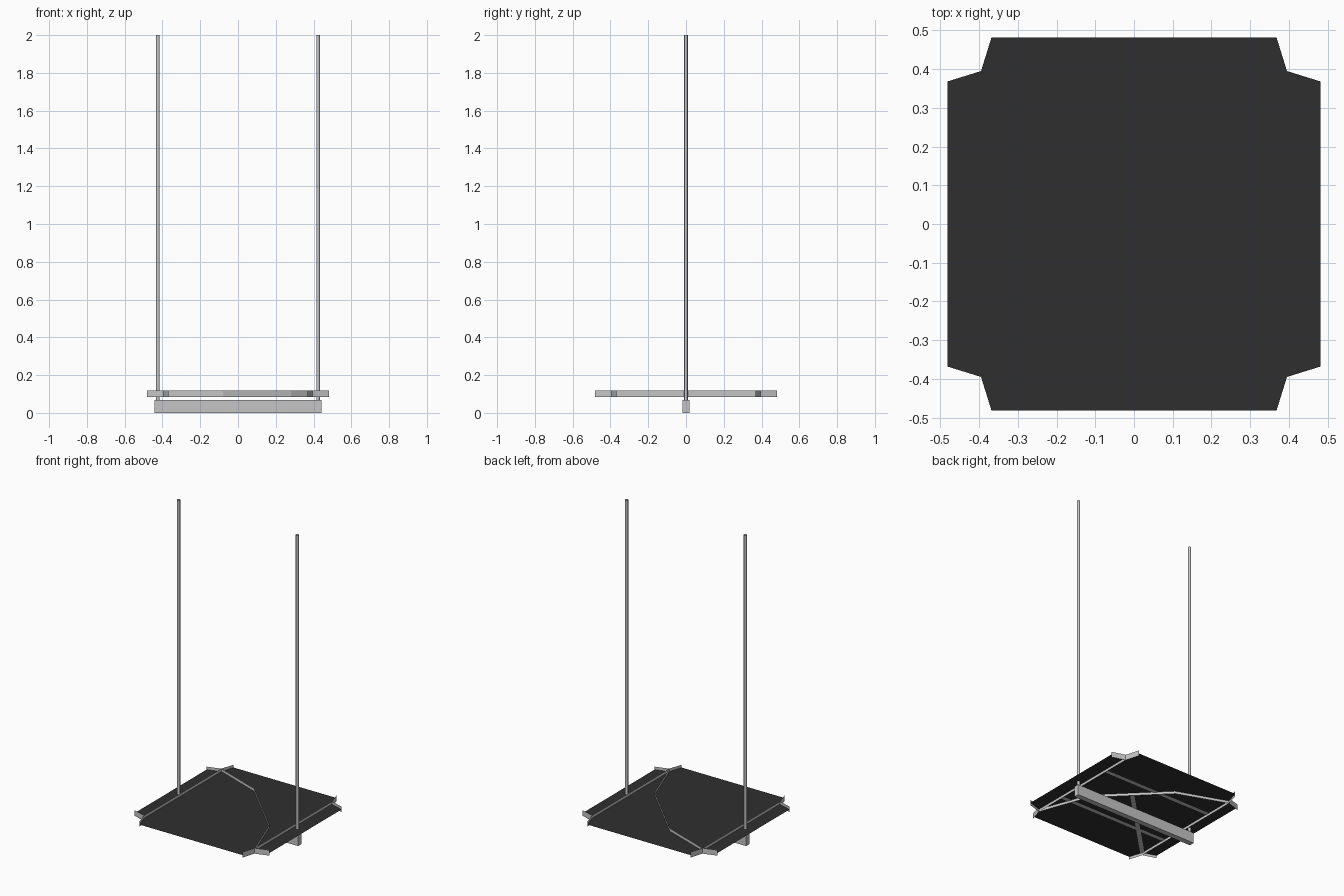
import bpy, math

if "Cube" in bpy.data.objects:
    bpy.data.objects.remove(bpy.data.objects["Cube"])


def material(name, rgb):
    m = bpy.data.materials.new(name)
    m.diffuse_color = (*rgb, 1)
    m.use_nodes = True
    m.node_tree.nodes["Principled BSDF"].inputs["Base Color"].default_value = m.diffuse_color
    return m


GRAY = material("light gray metal", (0.56, 0.56, 0.56))
DARK = material("charcoal sheet", (0.028, 0.028, 0.028))

Z0, ZS, Z1 = 0.083, 0.10, 0.119   # wall bottom, sheet height, wall top
C, OUT, IN = 0.395, 0.482, 0.368  # notch corner, outer edge, edge end


def mesh_object(name, verts, faces, mat):
    me = bpy.data.meshes.new(name)
    me.from_pydata(verts, [], faces)
    me.materials.append(mat)
    ob = bpy.data.objects.new(name, me)
    bpy.context.collection.objects.link(ob)
    return ob


def wall(name, pts):
    """Thin upright strip along a path."""
    n = len(pts)
    verts = [(x, y, z) for z in (Z0, Z1) for x, y in pts]
    faces = [(i, i + 1, n + i + 1, n + i) for i in range(n - 1)]
    return mesh_object(name, verts, faces, GRAY)


def flat_strip(name, a, b, width=0.025):
    """Flat rib just under the sheet."""
    dx, dy = b[0] - a[0], b[1] - a[1]
    k = width / 2 / math.hypot(dx, dy)
    nx, ny = -dy * k, dx * k
    z = ZS - 0.002
    verts = [(a[0] + nx, a[1] + ny, z), (b[0] + nx, b[1] + ny, z),
             (b[0] - nx, b[1] - ny, z), (a[0] - nx, a[1] - ny, z)]
    return mesh_object(name, verts, [(0, 1, 2, 3)], GRAY)


# Notched dark sheet: three outline points per corner, turned four times
outline = []
for k in range(4):
    c, s = round(math.cos(k * math.pi / 2)), round(math.sin(k * math.pi / 2))
    corner = [(x * c - y * s, x * s + y * c)
              for x, y in ((OUT, IN), (C, C), (IN, OUT))]
    outline += corner
    # V-shaped corner bracket
    wall(f"corner_bracket_{k + 1}", corner)
mesh_object("platform_sheet", [(x, y, ZS) for x, y in outline],
            [tuple(range(len(outline)))], DARK)

# Side walls and the bent wall that crosses the sheet
for side, sx in (("left", -1), ("right", 1)):
    wall(f"{side}_side_wall", [(sx * C, -C), (sx * C, C)])
wall("bent_wall", [(-C, C), (-0.08, 0.28), (0.28, -0.08), (C, -C)])

# Ribs on the underside
for label, y in (("front", -0.2), ("back", 0.2)):
    flat_strip(f"{label}_rib", (-C, y), (C, y))
flat_strip("diagonal_rib", (0.1, 0.1), (-C, -C))

# Base beam
bpy.ops.mesh.primitive_cube_add(size=1, location=(0, 0, 0.034))
beam = bpy.context.object
beam.name = "base_beam"
beam.scale = (0.884, 0.035, 0.068)
beam.data.materials.append(GRAY)

# Open-ended upright poles
for side, sx in (("left", -1), ("right", 1)):
    bpy.ops.mesh.primitive_cylinder_add(
        vertices=12, radius=0.0095, depth=1.94, end_fill_type='NOTHING',
        location=(sx * 0.424, 0, 1.03))
    pole = bpy.context.object
    pole.name = f"{side}_pole"
    pole.data.materials.append(GRAY)
    bpy.ops.object.shade_smooth_by_angle()
